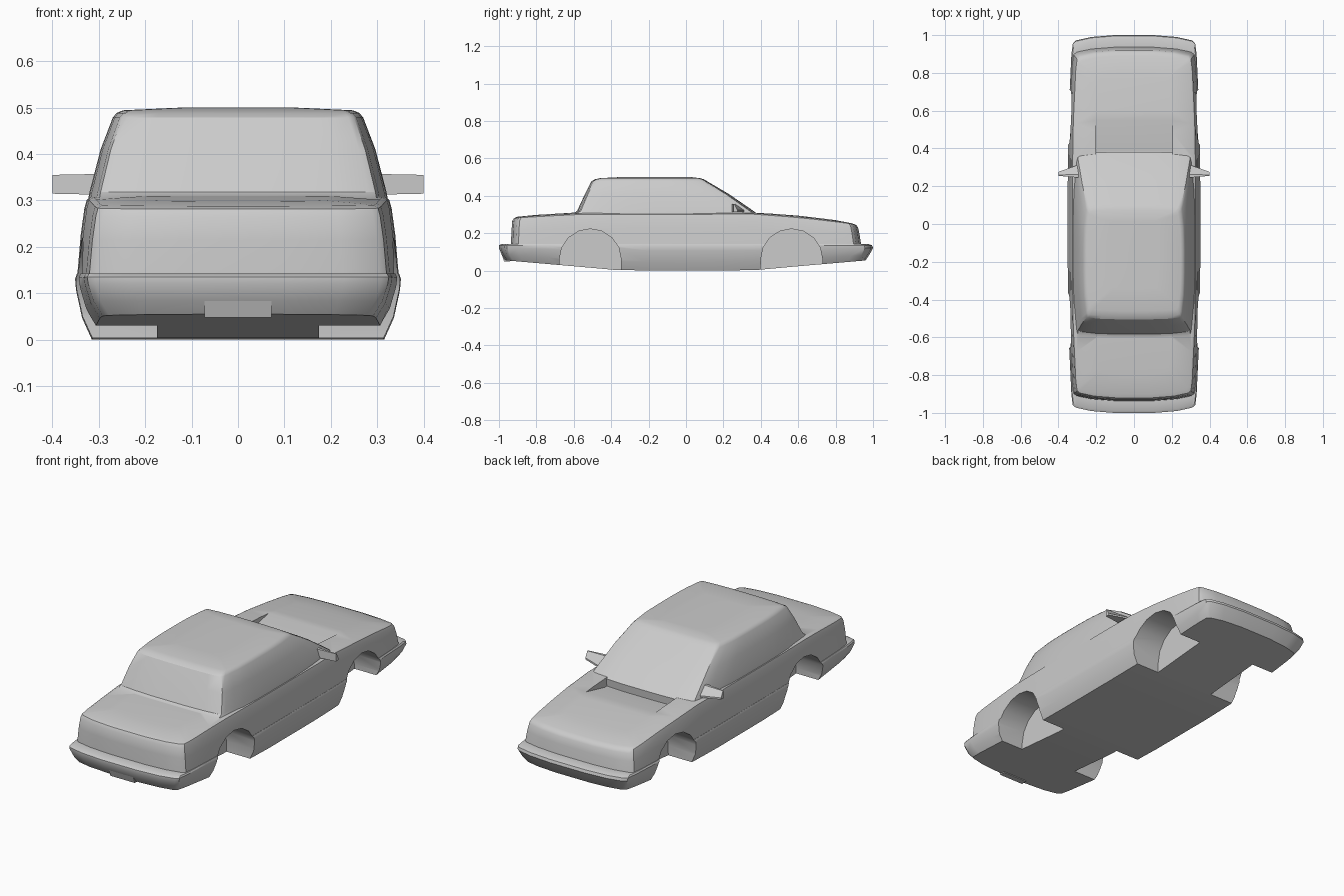
import bpy, bmesh, math

if "Cube" in bpy.data.objects:
    bpy.data.objects.remove(bpy.data.objects["Cube"])

# Half plan outline: (width fraction, length fraction) from end to middle
HALF = [(.3, 1), (.65, .99), (.88, .972), (.925, .957), (.945, .9), (.965, .75),
        (.985, .6), (.995, .4), (1, .2), (1, 0)]
PLAN = [(x, -y) for x, y in HALF] + [(x, y) for x, y in HALF[-2::-1]]


def make_object(name, bm):
    bmesh.ops.recalc_face_normals(bm, faces=bm.faces)
    mesh = bpy.data.meshes.new(name)
    bm.to_mesh(mesh)
    bm.free()
    obj = bpy.data.objects.new(name, mesh)
    bpy.context.collection.objects.link(obj)
    return obj


def stack(name, rings):
    """Loft plan outlines upward; each ring is (half width, y back, y front, z function)."""
    bm = bmesh.new()
    n = len(PLAN)
    loops = []
    for w, y0, y1, zf in rings:
        mid, half = (y0 + y1) / 2, (y1 - y0) / 2
        pts = [(w * fx, mid + half * fy) for fx, fy in PLAN]
        pts += [(-x, y) for x, y in reversed(pts)]
        loops.append([bm.verts.new((x, y, zf(y))) for x, y in pts])
    for a, b in zip(loops, loops[1:]):
        for i in range(2 * n):
            k = (i + 1) % (2 * n)
            bm.faces.new((a[i], a[k], b[k], b[i]))
    for loop in (loops[0], loops[-1]):
        for j in range(n - 1):
            bm.faces.new((loop[j], loop[j + 1], loop[2 * n - 2 - j], loop[2 * n - 1 - j]))
    return make_object(name, bm)


def prism(name, profile, x0, x1):
    """Extrude a (y, z) profile along x."""
    bm = bmesh.new()
    a = [bm.verts.new((x0, y, z)) for y, z in profile]
    b = [bm.verts.new((x1, y, z)) for y, z in profile]
    bm.faces.new(a)
    bm.faces.new(b)
    for i in range(len(a)):
        k = (i + 1) % len(a)
        bm.faces.new((a[i], a[k], b[k], b[i]))
    return make_object(name, bm)


def boolean(obj, tool, operation):
    mod = obj.modifiers.new("bool", 'BOOLEAN')
    mod.operation, mod.object, mod.solver = operation, tool, 'EXACT'
    bpy.context.view_layer.objects.active = obj
    bpy.ops.object.modifier_apply(modifier=mod.name)
    bpy.data.objects.remove(tool)


def interp(table, v):
    for (a, za), (b, zb) in zip(table, table[1:]):
        if v <= b:
            return za + (zb - za) * max(0, (v - a) / (b - a))
    return table[-1][1]


BELT = .142
FLOOR = [(-.97, .055), (-.4, .006), (-.36, 0), (.36, 0), (.4, .006), (.97, .055)]
DECK = [(-.93, .286), (-.58, .307), (.37, .308), (.62, .288), (.86, .258), (.93, .244)]


def low(t):
    return lambda y: interp(FLOOR, y) + (BELT - interp(FLOOR, y)) * t


def high(t, lift=0):
    return lambda y: BELT + (interp(DECK, y) - BELT) * t + lift


def flat(z):
    return lambda y: z


# Lower body with bumpers, then upper body up to the hood and trunk
body = stack("body", [
    (.315, -.965, .96, low(0)), (.336, -.985, .98, low(.33)), (.349, -1, 1, low(.75)),
    (.351, -1, .995, low(.92)), (.347, -.988, .975, low(1)),
    (.346, -.936, .936, low(1)), (.339, -.933, .928, high(.5)), (.331, -.929, .92, high(.85)),
    (.326, -.92, .91, high(.96)), (.316, -.9, .89, high(1)), (.2, -.8, .8, high(1, .004))])

# Cowl recess at the base of the windshield
cowl = prism("cowl_cutter", [(.3, .262), (.39, .262), (.56, .3), (.56, .36), (.3, .36)], -.205, .205)
boolean(body, cowl, 'DIFFERENCE')

# Cabin with sloped glass and crowned roof
cabin = stack("cabin", [
    (.312, -.61, .378, flat(.245)), (.323, -.612, .382, flat(.302)), (.32, -.583, .362, flat(.318)),
    (.296, -.54, .228, flat(.41)), (.27, -.505, .112, flat(.478)), (.262, -.488, .096, flat(.488)),
    (.248, -.46, .075, flat(.494)), (.13, -.36, .03, flat(.4995))])
boolean(body, cabin, 'UNION')

# Wheel arches
for y in (-.512, .565):
    arch = [(y + .165 * math.cos(i * math.tau / 16), .06 + .163 * math.sin(i * math.tau / 16))
            for i in range(9)] + [(y - .167, -.1), (y + .167, -.1)]
    for s in (-1, 1):
        boolean(body, prism("arch_cutter", arch, s * .175, s * .5), 'DIFFERENCE')
bpy.context.view_layer.objects.active = body
body.select_set(True)
bpy.ops.object.shade_smooth_by_angle(angle=math.radians(32))

# Number plate block under the -y bumper
prism("plate_holder", [(-.993, .107), (-.972, .048), (-.94, .048), (-.94, .107)], -.072, .072)

# Wing mirrors, tapering outward
for s, side in ((1, "right"), (-1, "left")):
    mirror = prism("mirror_" + side, [(.245, .312), (.245, .357), (.262, .357), (.315, .322), (.315, .312)],
                   s * .29, s * .4)
    for v in mirror.data.vertices:
        if abs(v.co.x) > .35:
            v.co.y = .255 + (v.co.y - .245) * .3
            v.co.z = .335 + (v.co.z - .335) * .9
